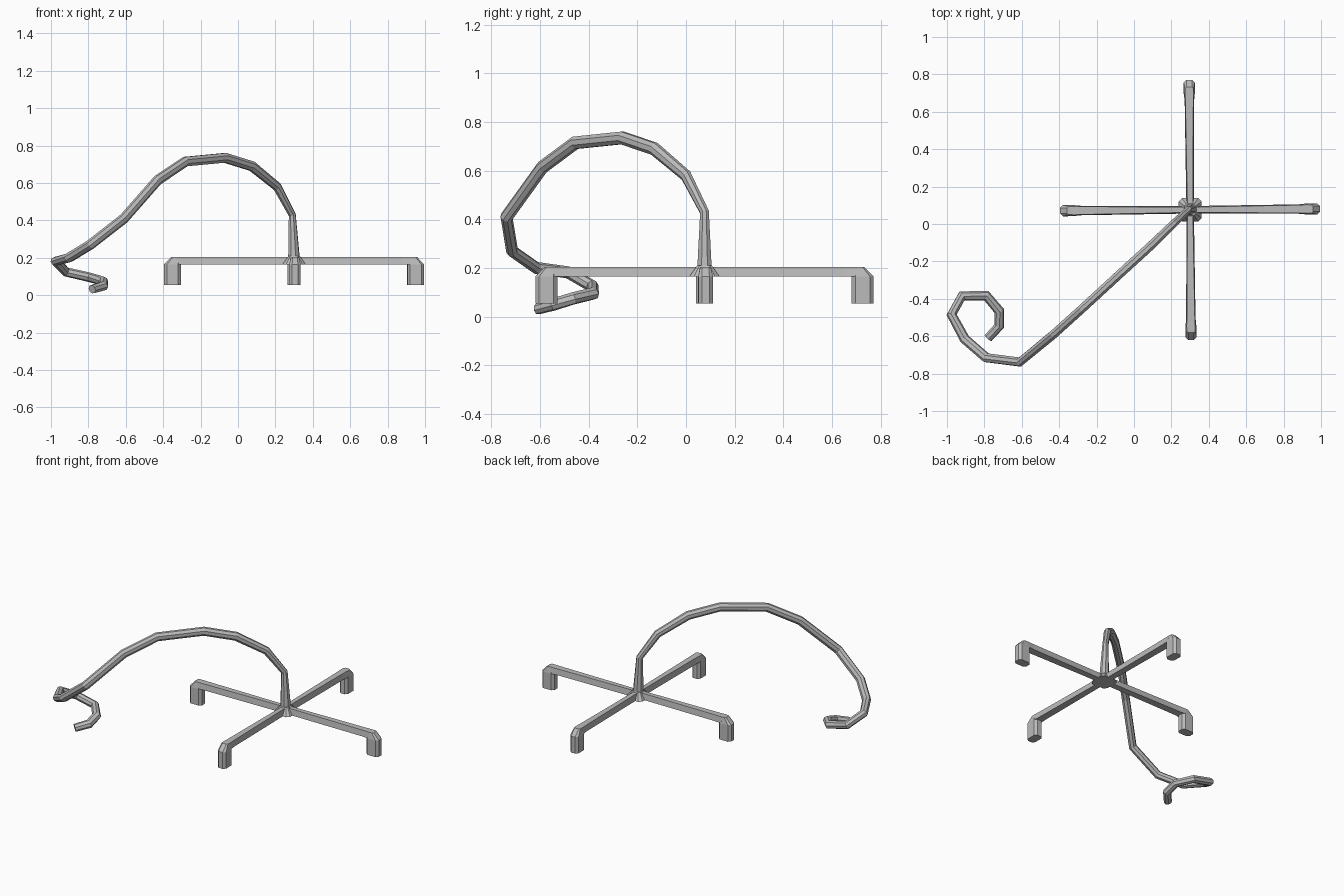
import bpy, bmesh, math
from mathutils import Vector, Matrix

cube = bpy.data.objects.get("Cube")
if cube:
    bpy.data.objects.remove(cube, do_unlink=True)

grey = bpy.data.materials.new("plain grey")
grey.use_nodes = True
colour = (0.5, 0.5, 0.5, 1)
grey.diffuse_color = colour
grey.node_tree.nodes["Principled BSDF"].inputs["Base Color"].default_value = colour

HUB = Vector((0.30, 0.076, 0))
BEAM_LOW, BEAM_TOP = 0.165, 0.205


def loft(name, rings, matrix=Matrix()):
    """Join equal-sized rings of points into a closed, flat-shaded solid."""
    bm = bmesh.new()
    loops = [[bm.verts.new(matrix @ Vector(p)) for p in ring] for ring in rings]
    for a, b in zip(loops, loops[1:]):
        for i in range(len(a)):
            j = (i + 1) % len(a)
            bm.faces.new((a[i], a[j], b[j], b[i]))
    bm.faces.new(loops[0][::-1])
    bm.faces.new(loops[-1])
    bmesh.ops.recalc_face_normals(bm, faces=bm.faces)
    mesh = bpy.data.meshes.new(name)
    bm.to_mesh(mesh)
    bm.free()
    mesh.materials.append(grey)
    obj = bpy.data.objects.new(name, mesh)
    bpy.context.collection.objects.link(obj)
    return obj


def octagon(x0, x1, half, cut, z):
    """Rectangle with cut corners at height z."""
    return [(x0 + cut, -half, z), (x1 - cut, -half, z), (x1, -half + cut, z),
            (x1, half - cut, z), (x1 - cut, half, z), (x0 + cut, half, z),
            (x0, half - cut, z), (x0, -half + cut, z)]


def beam_section(x, low, top, z0=BEAM_LOW):
    return [(x, -low, z0), (x, low, z0), (x, top, BEAM_TOP), (x, -top, BEAM_TOP)]


# Four beams, each ending in a foot with a sloped outer shoulder
for k, side in enumerate(("left", "back", "right", "front")):
    place = Matrix.Translation(HUB) @ Matrix.Rotation(k * math.pi / 2 + 0.007, 4, "Z")
    loft(side + "_beam", [beam_section(0, 0.02, 0.014),
                          beam_section(0.58, 0.025, 0.021),
                          beam_section(0.63, 0.03, 0.023)], place)
    loft(side + "_foot", [octagon(0.605, 0.695, 0.03, 0.015, 0.055),
                          octagon(0.605, 0.695, 0.03, 0.015, 0.165),
                          octagon(0.615, 0.657, 0.022, 0.008, BEAM_TOP)], place)

# Webbed hub where the beams meet
loft("hub", [octagon(-h, h, h, h * 0.3, z) for h, z in ((0.062, 0.165), (0.03, 0.21))],
     Matrix.Translation(HUB))

# Stem, arch and curled end: one tapered eight-sided tube
path = [
    (0.30, 0.076, 0.18, 1.25), (0.29, 0.076, 0.43, 0.75), (0.21, 0.0, 0.58, 0.9),
    (0.075, -0.13, 0.69, 1), (-0.07, -0.262, 0.735, 1), (-0.28, -0.455, 0.715, 1),
    (-0.43, -0.59, 0.615, 1), (-0.61, -0.738, 0.41, 1), (-0.79, -0.715, 0.27, 1),
    (-0.905, -0.615, 0.2, 1), (-0.975, -0.485, 0.182, 1), (-0.92, -0.385, 0.125, 1),
    (-0.79, -0.383, 0.095, 1), (-0.72, -0.465, 0.075, 1), (-0.72, -0.545, 0.05, 1),
    (-0.78, -0.61, 0.032, 0.9),
]
points = [Vector(p[:3]) for p in path]
steps = [(b - a).normalized() for a, b in zip(points, points[1:])]
tangents = [steps[0]] + [(a + b).normalized() for a, b in zip(steps, steps[1:])] + [steps[-1]]
across = Vector((0.67, -0.74, 0))
rings = []
for point, tangent, entry in zip(points, tangents, path):
    across = (across - tangent * across.dot(tangent)).normalized()
    lift = tangent.cross(across)
    ring = []
    for i in range(8):
        a = (i + 0.5) * math.pi / 4
        ring.append(point + entry[3] * (across * math.cos(a) * 0.025 + lift * math.sin(a) * 0.028))
    rings.append(ring)
loft("arched_stem", rings)
